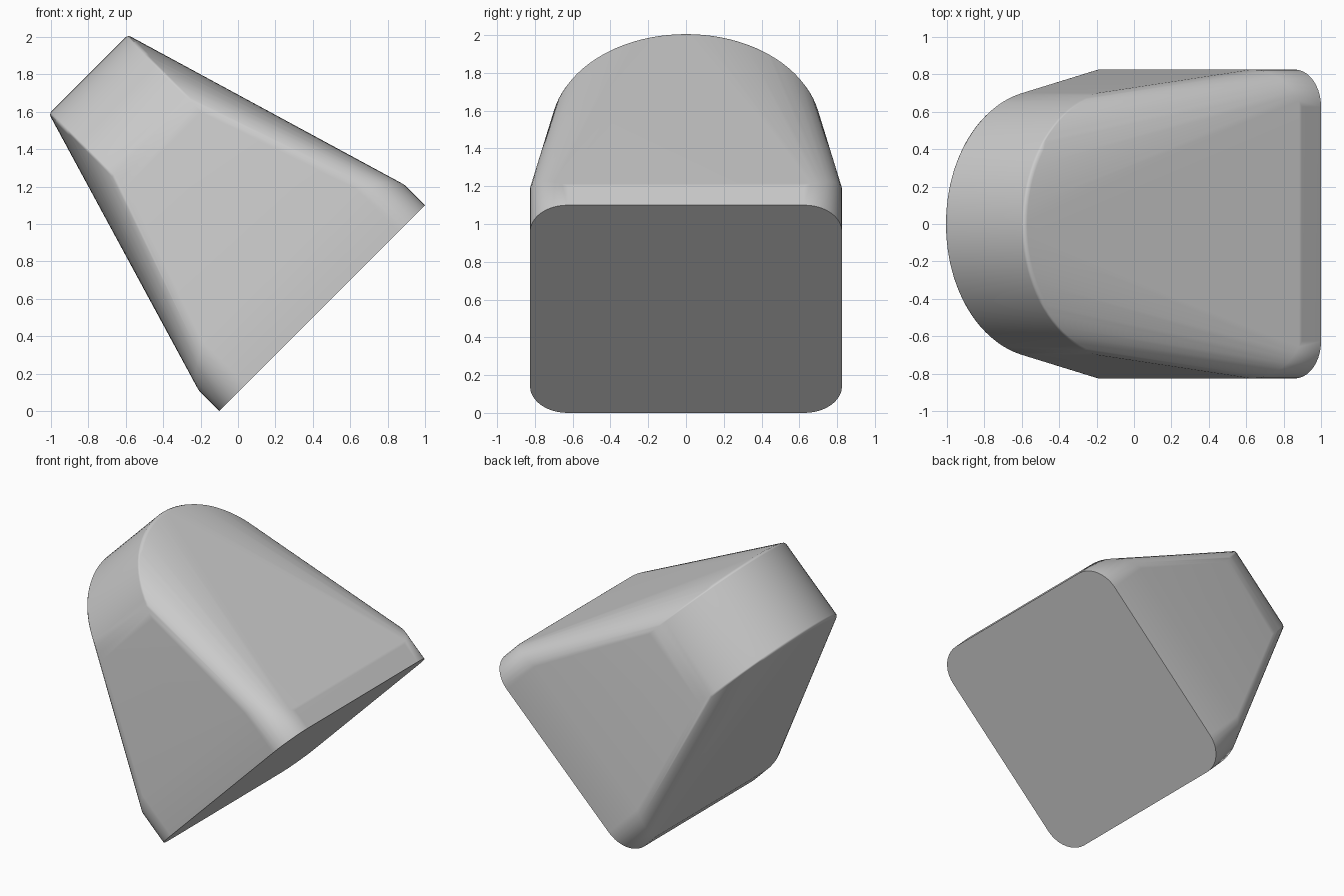
import bpy, bmesh, math
from mathutils import Vector

cube = bpy.data.objects.get("Cube")
if cube:
    bpy.data.objects.remove(cube, do_unlink=True)

# Tilted frame: the block leans 45 degrees toward -x
ORIGIN = Vector((0.45, 0, 0.55))
AXIS = Vector((-1, 0, 1)).normalized()
SIDE = Vector((1, 0, 1)).normalized()
HALF_U, HALF_Y, CORNER = 0.778, 0.826, 0.2
TIP_U, ARC_CENTRE, ARC_R = 0.283, 1.053, 0.715


def place(u, y, a):
    return ORIGIN + SIDE * u + AXIS * a + Vector((0, y, 0))


points = []


def add_mirrored(u, y, a):
    for su in (1, -1):
        for sy in (1, -1):
            points.append(place(su * u, sy * y, a))


# Rounded base outline and the shoulder above it, which rises toward the y sides
STEPS = 10
for i in range(STEPS + 1):
    t = i / STEPS
    ang = t * math.pi / 2
    u = HALF_U - CORNER + CORNER * math.cos(ang)
    y = HALF_Y - CORNER + CORNER * math.sin(ang)
    add_mirrored(u, y, 0)
    add_mirrored(u, y, 0.145 + 0.18 * t)

# Rounded tip: a wide arc band with a narrow softened rim
start = math.acos(0.7 / ARC_R)
ARC_STEPS = 20
for i in range(ARC_STEPS + 1):
    ang = start + (math.pi / 2 - start) * i / ARC_STEPS
    for inset, grow in ((0, 0), (0.007, 0.014), (0.021, 0.021)):
        r = ARC_R - inset
        add_mirrored(TIP_U + grow, r * math.cos(ang), ARC_CENTRE + r * math.sin(ang))

# Skin the outlines into one convex block
bm = bmesh.new()
for p in points:
    bm.verts.new(p)
bmesh.ops.remove_doubles(bm, verts=bm.verts, dist=0.0005)
bmesh.ops.convex_hull(bm, input=bm.verts)
loose = [v for v in bm.verts if not v.link_faces]
bmesh.ops.delete(bm, geom=loose, context='VERTS')
bmesh.ops.dissolve_limit(bm, angle_limit=math.radians(0.3), verts=bm.verts, edges=bm.edges)
bmesh.ops.recalc_face_normals(bm, faces=bm.faces)
mesh = bpy.data.meshes.new("tapered_block")
bm.to_mesh(mesh)
bm.free()

block = bpy.data.objects.new("tapered_block", mesh)
bpy.context.collection.objects.link(block)

# Plain grey material
grey = bpy.data.materials.new("light_grey")
grey.use_nodes = True
colour = (0.6, 0.6, 0.6, 1)
grey.diffuse_color = colour
grey.node_tree.nodes["Principled BSDF"].inputs["Base Color"].default_value = colour
mesh.materials.append(grey)

# Smooth shading with a sharp base edge
bpy.ops.object.select_all(action='DESELECT')
block.select_set(True)
bpy.context.view_layer.objects.active = block
bpy.ops.object.shade_smooth_by_angle(angle=math.radians(40))
weighted = block.modifiers.new("even_normals", 'WEIGHTED_NORMAL')
weighted.keep_sharp = True
